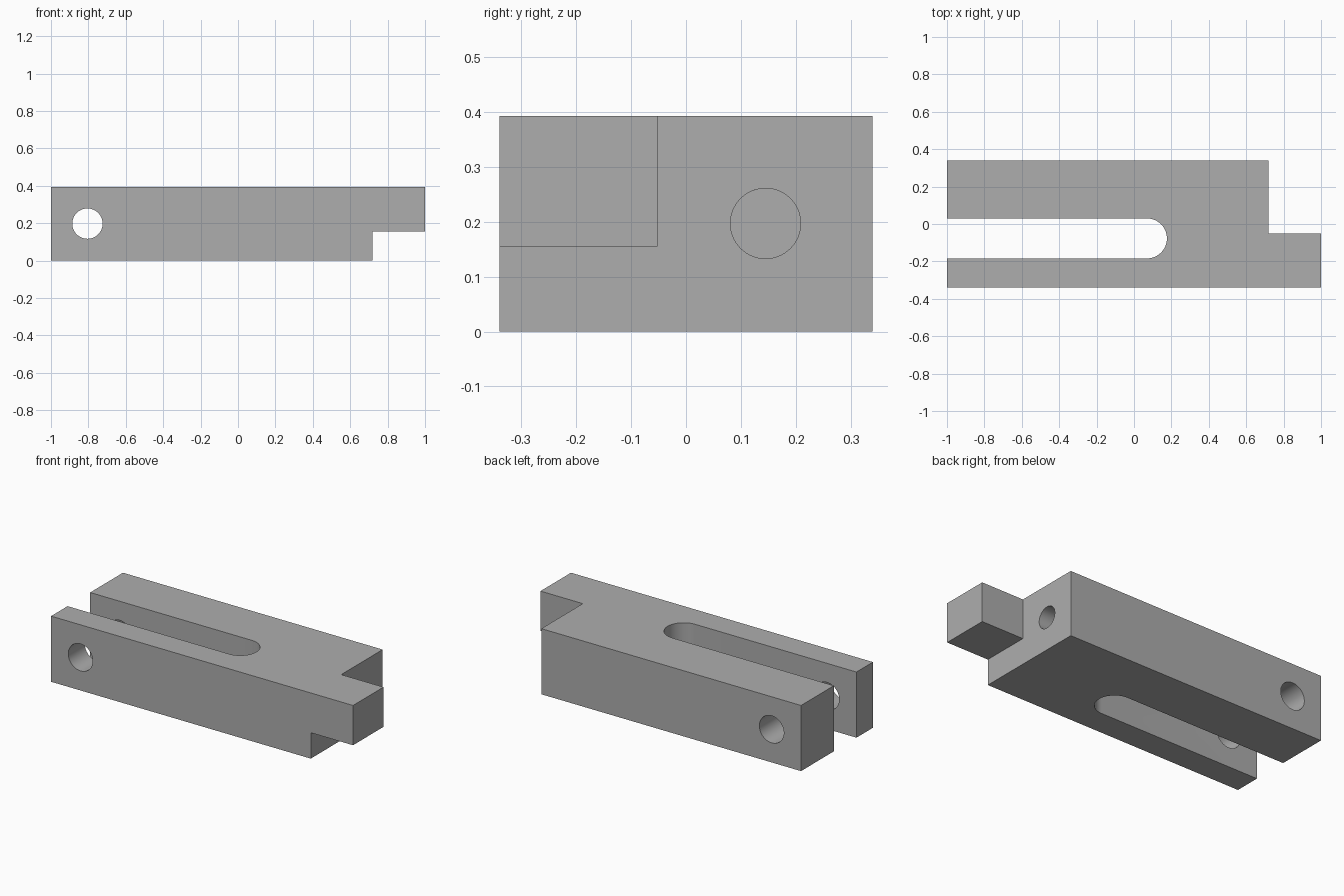
import bpy
import bmesh
from math import pi, sin, cos, radians
from mathutils import Matrix

HEIGHT = 0.393
HALF_W = 0.34
SHOULDER_X = 0.72
TAB_Y, TAB_Z = -0.052, 0.155
SLOT_Y, SLOT_R, SLOT_X = -0.077, 0.107, 0.069

cube = bpy.data.objects.get("Cube")
if cube:
    bpy.data.objects.remove(cube, do_unlink=True)

grey = bpy.data.materials.new("machined grey")
grey.use_nodes = True
colour = (0.42, 0.42, 0.42, 1)
grey.diffuse_color = colour
grey.node_tree.nodes["Principled BSDF"].inputs["Base Color"].default_value = colour


def finish(name, bm):
    bmesh.ops.recalc_face_normals(bm, faces=bm.faces)
    mesh = bpy.data.meshes.new(name)
    bm.to_mesh(mesh)
    bm.free()
    mesh.materials.append(grey)
    obj = bpy.data.objects.new(name, mesh)
    bpy.context.collection.objects.link(obj)
    return obj


def extruded(name, outline, height):
    bm = bmesh.new()
    face = bm.faces.new([bm.verts.new((x, y, 0)) for x, y in outline])
    top = bmesh.ops.extrude_face_region(bm, geom=[face])["geom"]
    bmesh.ops.translate(bm, vec=(0, 0, height),
                        verts=[v for v in top if isinstance(v, bmesh.types.BMVert)])
    return finish(name, bm)


def box(name, low, high):
    bm = bmesh.new()
    bmesh.ops.create_cube(bm, size=1)
    for v in bm.verts:
        v.co = [l + (c + 0.5) * (h - l) for c, l, h in zip(v.co, low, high)]
    return finish(name, bm)


def drill(name, centre, axis, radius, depth):
    bm = bmesh.new()
    matrix = Matrix.Translation(centre) @ Matrix.Rotation(pi / 2, 4, axis)
    bmesh.ops.create_cone(bm, cap_ends=True, segments=64, radius1=radius,
                          radius2=radius, depth=depth, matrix=matrix)
    return finish(name, bm)


# Forked block: stepped outline with a round-ended slot open at one end
steps = 32
slot_end = [(SLOT_X + SLOT_R * cos(a), SLOT_Y + SLOT_R * sin(a))
            for a in (pi / 2 - pi * i / steps for i in range(steps + 1))]
outline = [(-1, -HALF_W), (1, -HALF_W), (1, TAB_Y), (SHOULDER_X, TAB_Y),
           (SHOULDER_X, HALF_W), (-1, HALF_W), (-1, SLOT_Y + SLOT_R)]
outline += slot_end + [(-1, SLOT_Y - SLOT_R)]
block = extruded("forked_block", outline, HEIGHT)

# Notch under the tab, pin hole across the fork, blind hole in the shoulder
cutters = [
    box("tab_notch_cutter", (SHOULDER_X, -1, -1), (2, 1, TAB_Z)),
    drill("pin_hole_cutter", (-0.805, 0, 0.198), 'X', 0.081, 2),
    drill("shoulder_hole_cutter", (SHOULDER_X, 0.145, 0.197), 'Y', 0.064, 0.8),
]
bpy.context.view_layer.objects.active = block
for cutter in cutters:
    cutter.hide_render = True
    mod = block.modifiers.new(cutter.name, 'BOOLEAN')
    mod.operation = 'DIFFERENCE'
    mod.solver = 'EXACT'
    mod.object = cutter
    bpy.ops.object.modifier_apply(modifier=mod.name)
    bpy.data.objects.remove(cutter, do_unlink=True)

# Smooth the bores and slot end, keep the edges crisp
bpy.ops.object.select_all(action='DESELECT')
block.select_set(True)
bpy.ops.object.shade_smooth_by_angle(angle=radians(30))
